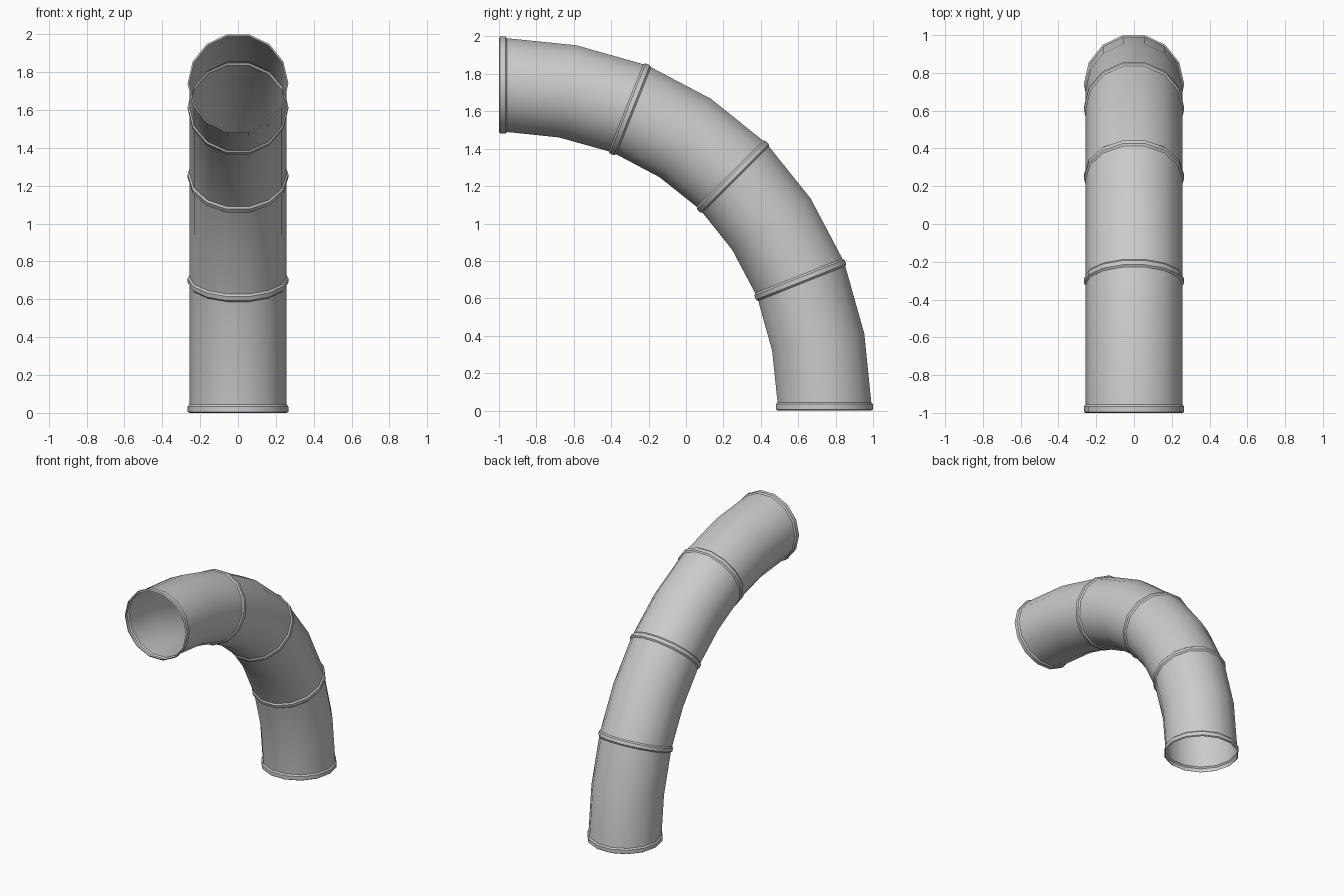
import bpy, bmesh, math
from mathutils import Vector

if "Cube" in bpy.data.objects:
    bpy.data.objects.remove(bpy.data.objects["Cube"])

SIDES = 14      # vertices lie at the extreme left and right
R = 1.74        # bend size of the centre line
K = 0.583       # curve handle length
TUBE, BAND = 0.257, 0.266


def bend(t):
    """Centre line point and direction at t (0 = foot, 1 = mouth)."""
    p = [Vector((0, R, 0)), Vector((0, R, K * R)),
         Vector((0, K * R, R)), Vector((0, 0, R))]
    s = 1 - t
    pos = p[0]*s**3 + p[1]*3*s*s*t + p[2]*3*s*t*t + p[3]*t**3
    d = (p[1]-p[0])*s*s + (p[2]-p[1])*2*s*t + (p[3]-p[2])*t*t
    return pos + Vector((0, -1, 0)), d.normalized()


# Stations along the pipe: (t, shift along direction, radius)
foot = [(0.0, 0.0), (0.006, 1), (0.034, 1), (0.044, 0.0)]
mid = [(-0.022, 0), (-0.012, 1), (0.012, 1), (0.022, 0)]
stations = []
for i in range(9):
    t = i / 8
    if i % 2:
        stations.append((t, 0, TUBE))
        continue
    prof = mid
    if i == 0:
        prof = foot
    elif i == 8:
        prof = [(-o, b) for o, b in reversed(foot)]
    stations += [(t, o, BAND if b else TUBE) for o, b in prof]

# Pipe wall with raised joint bands
bm = bmesh.new()
rings = []
for t, shift, r in stations:
    pos, d = bend(t)
    side = Vector((1, 0, 0))
    up = d.cross(side)
    c = pos + d * shift
    rings.append([bm.verts.new(c + side * r * math.cos(a) + up * r * math.sin(a))
                  for a in (2 * math.pi * k / SIDES for k in range(SIDES))])
for a, b in zip(rings, rings[1:]):
    for k in range(SIDES):
        n = (k + 1) % SIDES
        bm.faces.new((a[k], a[n], b[n], b[k]))
me = bpy.data.meshes.new("curved_pipe")
bm.to_mesh(me)
bm.free()
pipe = bpy.data.objects.new("curved_pipe", me)
bpy.context.collection.objects.link(pipe)
bpy.context.view_layer.objects.active = pipe
pipe.select_set(True)
bpy.ops.object.shade_smooth_by_angle(angle=math.radians(35))
